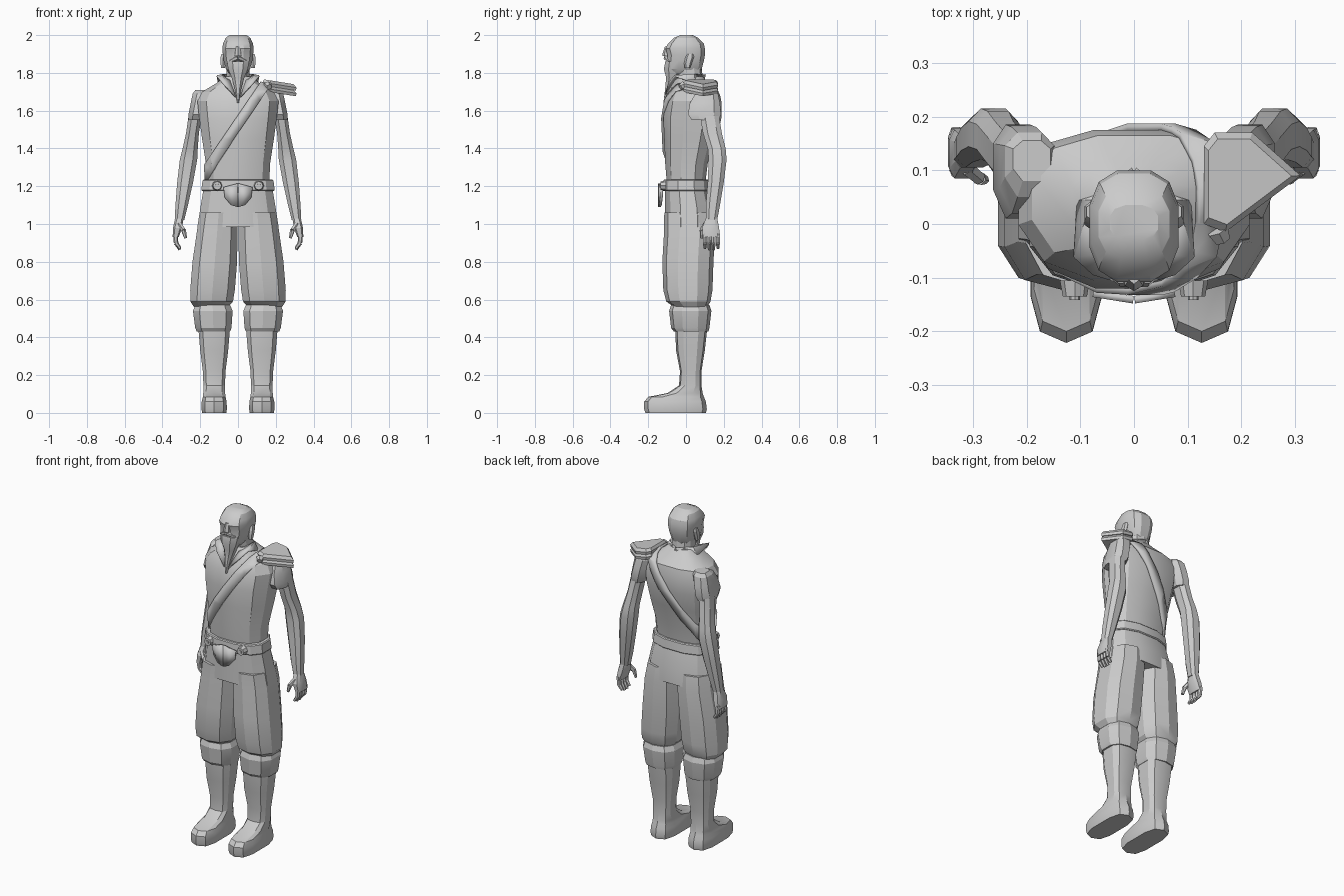
import bpy, bmesh, math
from mathutils import Vector

cube = bpy.data.objects.get("Cube")
if cube:
    bpy.data.objects.remove(cube)

colour = (.6, .6, .6, 1)
grey = bpy.data.materials.new("plain grey")
grey.use_nodes = True
grey.diffuse_color = colour
grey.node_tree.nodes["Principled BSDF"].inputs["Base Color"].default_value = colour


def finish(name, bm, mirror=False, thickness=None):
    """Turn a bmesh into a shaded object, optionally mirrored or thickened."""
    bmesh.ops.recalc_face_normals(bm, faces=bm.faces)
    mesh = bpy.data.meshes.new(name)
    bm.to_mesh(mesh)
    bm.free()
    mesh.materials.append(grey)
    part = bpy.data.objects.new(name, mesh)
    bpy.context.collection.objects.link(part)
    bpy.ops.object.select_all(action='DESELECT')
    part.select_set(True)
    bpy.context.view_layer.objects.active = part
    bpy.ops.object.shade_smooth_by_angle(angle=math.radians(25))
    if thickness:
        solidify = part.modifiers.new("thickness", 'SOLIDIFY')
        solidify.thickness = thickness
    if mirror:
        part.modifiers.new("mirror", 'MIRROR')


def skin(bm, loops):
    """Join matching loops of points into a closed skin."""
    loops = [[bm.verts.new(point) for point in loop] for loop in loops]
    for low, high in zip(loops, loops[1:]):
        for i in range(len(low)):
            bm.faces.new((low[i - 1], low[i], high[i], high[i - 1]))
    bm.faces.new(loops[0])
    bm.faces.new(loops[-1])
    bmesh.ops.recalc_face_normals(bm, faces=bm.faces)


def soft_power(value, power):
    return math.copysign(abs(value) ** power, value)


def loft_mesh(rings, sides=12, power=.8, x=0, lean=0, bias=.5):
    """Each ring: height, half width, front y, back y; lean shifts x with height."""
    bm = bmesh.new()
    loops = []
    reach = math.cos(math.pi / sides) ** power
    for z, half_width, front, back in rings:
        centre_x = x + lean * (z - rings[0][0])
        centre_y = front + bias * (back - front)
        loop = []
        for i in range(sides):
            angle = math.tau * (i + .5) / sides
            across = soft_power(math.cos(angle), power) / reach
            along = soft_power(math.sin(angle), power) / reach
            depth = back - centre_y if along > 0 else centre_y - front
            loop.append((centre_x + half_width * across, centre_y + depth * along, z))
        loops.append(loop)
    skin(bm, loops)
    return bm


def loft(name, rings, mirror=False, **shape):
    finish(name, loft_mesh(rings, **shape), mirror)


def bar(name, start, end, start_radius, end_radius, sides=6, mirror=True):
    """Tapered prism between two points."""
    start, end = Vector(start), Vector(end)
    axis = end - start
    bm = bmesh.new()
    bmesh.ops.create_cone(bm, cap_ends=True, segments=sides, radius1=start_radius,
                          radius2=end_radius, depth=axis.length)
    bm.transform(axis.to_track_quat('Z', 'Y').to_matrix().to_4x4())
    bmesh.ops.translate(bm, verts=bm.verts, vec=(start + end) / 2)
    finish(name, bm, mirror)


def sheet(name, points, faces, thickness):
    """Thin mirrored plate."""
    bm = bmesh.new()
    corners = [bm.verts.new(point) for point in points]
    for face in faces:
        bm.faces.new([corners[i] for i in face])
    finish(name, bm, True, thickness)


# Torso
torso = dict(bias=.57, rings=[
    (1.2, .165, -.1, .1), (1.32, .17, -.11, .115), (1.45, .19, -.115, .15),
    (1.56, .205, -.12, .175), (1.65, .215, -.105, .175), (1.7, .19, -.085, .165),
    (1.745, .115, -.065, .12), (1.78, .07, -.05, .09)])
loft("torso", **torso)

# Diagonal strap: a slice of the swollen torso
bm = loft_mesh(**torso)
bm.normal_update()
normals = [vert.normal.copy() for vert in bm.verts]
for vert, normal in zip(bm.verts, normals):
    vert.co += normal * .012
shoulder, waist = Vector((.13, 0, 1.72)), Vector((-.17, 0, 1.28))
across = (shoulder - waist).cross(Vector((0, 1, 0))).normalized()
for edge in (across, -across):
    bmesh.ops.bisect_plane(bm, geom=bm.verts[:] + bm.edges[:] + bm.faces[:],
                           plane_co=shoulder + edge * .027, plane_no=edge, clear_outer=True)
finish("shoulder_strap", bm, thickness=.015)

# Sleeves, arms and hands
loft("sleeves", [(1.55, .04, .03, .175), (1.58, .046, .01, .185), (1.64, .046, .02, .18),
                 (1.69, .046, .05, .17), (1.71, .035, .08, .155)],
     mirror=True, sides=8, x=.222, lean=-.2, bias=.6)
loft("arms", [(1.02, .025, .105, .165), (1.1, .033, .105, .18), (1.22, .042, .115, .2),
              (1.34, .046, .12, .215), (1.4, .04, .115, .21), (1.48, .034, .09, .19),
              (1.6, .035, .07, .17)], mirror=True, sides=8, x=.31, lean=-.15)
loft("palms", [(.93, .016, .09, .18), (.98, .024, .085, .175), (1.03, .022, .105, .165)],
     mirror=True, sides=8, power=.6, x=.33, lean=-.2)
for i in range(4):
    y = .1 + i * .023
    knuckle = (.328, y, .9)
    bar("finger_base", (.331, y, .95), knuckle, .013, .012)
    bar("finger_tip", knuckle, (.307, y, .86 + abs(i - 1.5) * .008), .012, .008)
thumb_joint = (.288, .085, .967)
bar("thumb_base", (.312, .105, 1), thumb_joint, .015, .013)
bar("thumb_tip", thumb_joint, (.277, .082, .925), .013, .008)

# Trousers
loft("hips", [(.985, .215, -.11, .145), (1.08, .2, -.11, .14), (1.19, .182, -.11, .115)])
loft("trouser_legs", [(.56, .09, -.06, .11), (.59, .113, -.1, .125), (.65, .118, -.115, .135),
                      (.8, .118, -.12, .14), (.97, .107, -.11, .15), (1.06, .099, -.11, .14)],
     mirror=True, sides=10, x=.142, lean=-.08)

# Boots with folded cuffs
loft("boot_cuffs", [(.43, .088, -.06, .115), (.45, .096, -.075, .12), (.54, .105, -.085, .13),
                    (.57, .093, -.075, .12)], mirror=True, sides=10, x=.13, lean=.03)
loft("boots", [(0, .064, -.21, .1), (.02, .067, -.216, .105), (.06, .066, -.216, .1),
               (.085, .06, -.195, .09), (.105, .058, -.095, .085), (.145, .057, -.035, .08),
               (.22, .06, -.03, .08), (.33, .074, -.05, .097), (.45, .084, -.055, .11)],
     mirror=True, sides=10, power=.65, x=.126)

# Belt, studs and shield buckle
loft("belt", [(1.175, .19, -.12, .12), (1.18, .194, -.123, .125), (1.23, .188, -.12, .12),
              (1.235, .183, -.115, .115)])
stud = Vector((.11, -.105, 1.203))
for name, depth, radius in (("belt_stud", .03, .028), ("belt_stud_centre", .036, .012)):
    bar(name, stud, stud - Vector((0, depth, 0)), radius, radius * .8, sides=8)
half_shield = [(0, 1.215), (.075, 1.195), (.068, 1.14), (.035, 1.1), (0, 1.09)]
sheet("shield_buckle", [(x, x * .16 - .134, z) for x, z in half_shield],
      [range(len(half_shield))], .014)

# Layered shoulder plate on the left side
outline = [(.13, .145), (.15, .17), (.22, .17), (.31, .09), (.17, -.015), (.13, 0)]
middle = Vector((.19, .085))


def shoulder_plate(name, base):
    loops = []
    for scale, rise in ((.97, 0), (1, .016), (.86, .032)):
        flat = [middle + (Vector(corner) - middle) * scale for corner in outline]
        loops.append([(x, y, base + rise - .16 * (x - middle.x)) for x, y in flat])
    bm = bmesh.new()
    skin(bm, loops)
    finish(name, bm)


shoulder_plate("lower_shoulder_plate", 1.695)
shoulder_plate("upper_shoulder_plate", 1.725)
bar("strap_stud", (.155, -.01, 1.735), (.165, -.03, 1.725), .022, .016, mirror=False)

# Open collar
sheet("collar", [(.015, -.11, 1.67), (.08, -.09, 1.74), (.113, -.06, 1.78), (.075, .04, 1.79),
                 (.045, -.05, 1.755), (0, .098, 1.79), (0, .09, 1.755), (.1, .04, 1.745)],
      [(0, 1, 4), (1, 2, 4), (2, 3, 4), (2, 7, 3), (3, 7, 6, 5)], .008)

# Head
loft("neck", [(1.72, .062, -.04, .09), (1.84, .06, -.05, .08)], sides=10)
loft("head", [(1.795, .045, -.085, .07), (1.82, .064, -.1, .083), (1.865, .076, -.1, .095),
              (1.895, .08, -.098, .1), (1.93, .083, -.108, .1), (1.955, .079, -.095, .094),
              (1.985, .066, -.065, .065), (2, .045, -.03, .035)], power=.75)
loft("nose", [(1.89, .018, -.122, -.08), (1.9, .017, -.122, -.08), (1.94, .009, -.11, -.08)],
     sides=6)
bar("moustache", (0, -.106, 1.88), (.042, -.088, 1.86), .014, .008)
loft("beard", [(1.64, .004, -.12, -.1), (1.72, .018, -.11, -.06), (1.775, .034, -.105, -.04),
               (1.82, .052, -.117, -.02), (1.86, .058, -.11, -.02)], sides=8)
loft("ears", [(1.825, .01, -.005, .02), (1.85, .012, -.008, .028), (1.885, .012, 0, .04),
              (1.9, .008, .01, .036)], mirror=True, sides=6, x=.08)
